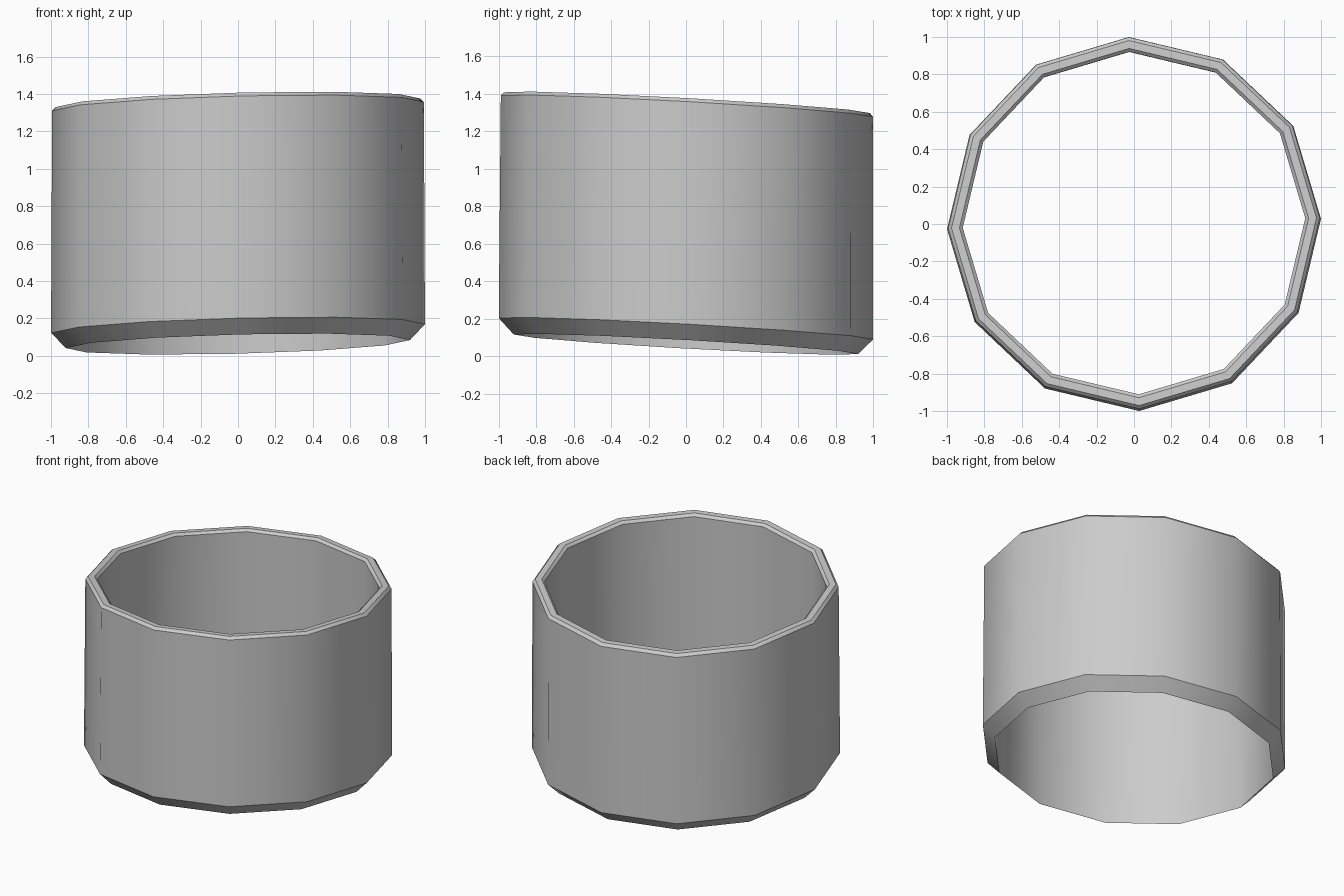
import bpy, bmesh, math

if "Cube" in bpy.data.objects:
    bpy.data.objects.remove(bpy.data.objects["Cube"])

SIDES = 12
OFFSET = math.radians(1.6)          # small turn of the polygon
TILT_X, TILT_Y = 0.025, -0.056      # slope of both rims

# closed cross-section of the wall: radius, mean height
PROFILE = [
    (0.920, 0.063),   # bottom knife edge
    (1.000, 0.146),   # outer chamfer top
    (0.994, 1.334),   # outer wall top
    (0.976, 1.353),   # rim, outer
    (0.934, 1.353),   # rim, inner
    (0.916, 1.336),   # inner wall top
]

bm = bmesh.new()
rings = []
for r, h in PROFILE:
    ring = []
    for i in range(SIDES):
        a = OFFSET + 2 * math.pi * i / SIDES
        x, y = r * math.cos(a), r * math.sin(a)
        # the upper part leans back very slightly
        y += 0.005 if h > 1 else 0.0
        ring.append(bm.verts.new((x, y, h + TILT_X * x + TILT_Y * y)))
    rings.append(ring)

for k, low in enumerate(rings):
    high = rings[(k + 1) % len(rings)]
    for i in range(SIDES):
        j = (i + 1) % SIDES
        bm.faces.new((low[i], low[j], high[j], high[i]))
bmesh.ops.recalc_face_normals(bm, faces=bm.faces)

# tube with bevelled rim and chamfered foot
mesh = bpy.data.meshes.new("ring_sleeve")
bm.to_mesh(mesh)
bm.free()
sleeve = bpy.data.objects.new("ring_sleeve", mesh)
bpy.context.collection.objects.link(sleeve)

# smooth round the walls, sharp at rim and chamfer
bpy.context.view_layer.objects.active = sleeve
sleeve.select_set(True)
bpy.ops.object.shade_smooth_by_angle(angle=math.radians(32))
